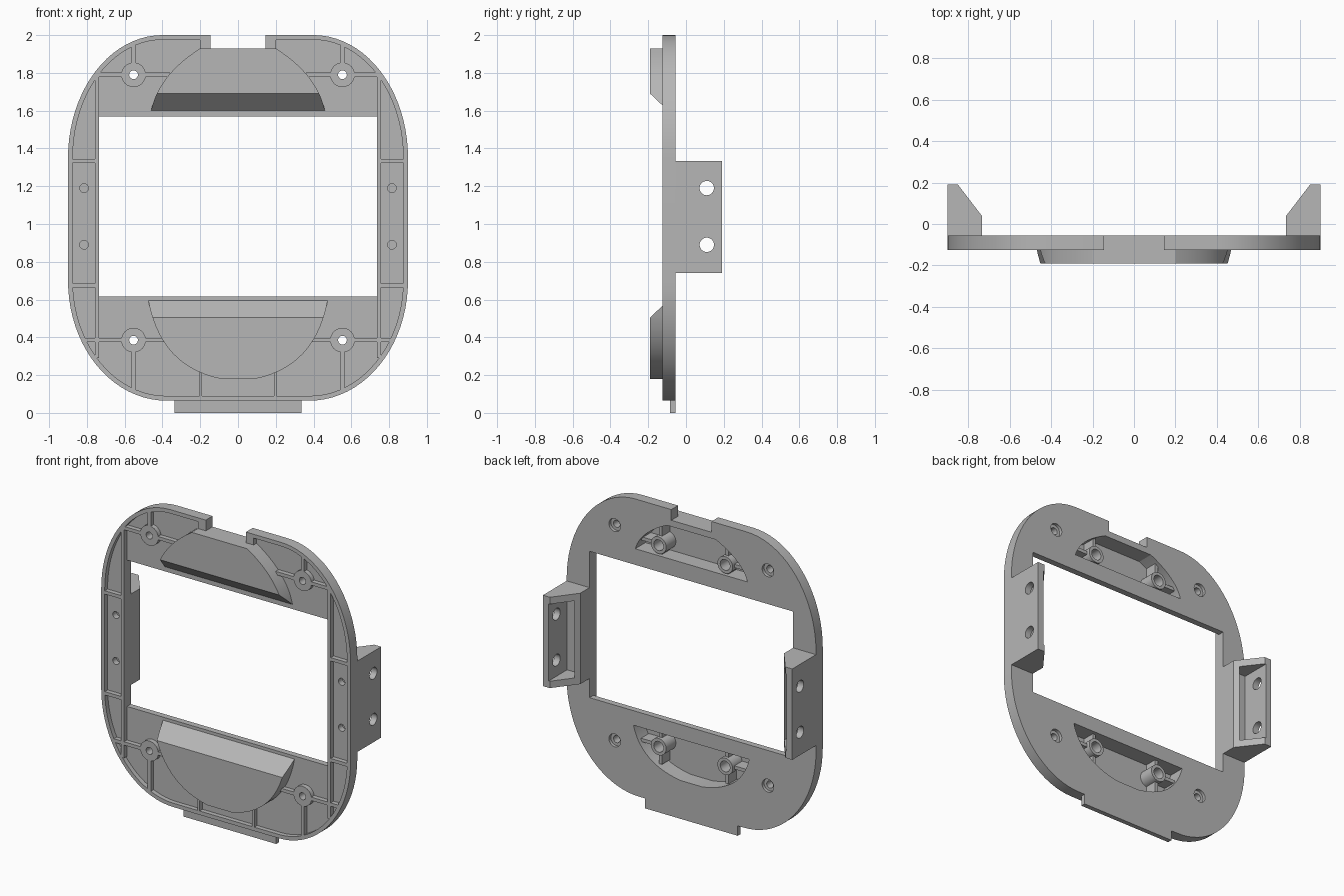
import bpy, bmesh, math

if "Cube" in bpy.data.objects:
    bpy.data.objects.remove(bpy.data.objects["Cube"], do_unlink=True)

grey = bpy.data.materials.new("mid_grey")
grey.use_nodes = True
COLOUR = (0.47, 0.47, 0.47, 1)
grey.diffuse_color = COLOUR
grey.node_tree.nodes["Principled BSDF"].inputs["Base Color"].default_value = COLOUR

BACK, FLOOR, FRONT, DOME = -0.055, -0.095, -0.125, -0.19


def prism(name, pts, a, b, axis="y"):
    """Extrude a 2D outline from a to b along an axis."""
    place = {"x": lambda p, t: (t, p[0], p[1]),
             "y": lambda p, t: (p[0], t, p[1]),
             "z": lambda p, t: (p[0], p[1], t)}[axis]
    bm = bmesh.new()
    ends = [[bm.verts.new(place(p, t)) for p in pts] for t in (a, b)]
    for loop in ends:
        bm.faces.new(loop)
    n = len(pts)
    for i in range(n):
        j = (i + 1) % n
        bm.faces.new((ends[0][i], ends[0][j], ends[1][j], ends[1][i]))
    bmesh.ops.recalc_face_normals(bm, faces=bm.faces)
    mesh = bpy.data.meshes.new(name)
    bm.to_mesh(mesh)
    bm.free()
    mesh.materials.append(grey)
    obj = bpy.data.objects.new(name, mesh)
    bpy.context.collection.objects.link(obj)
    return obj


def rect(x0, x1, z0, z1):
    return [(x0, z0), (x1, z0), (x1, z1), (x0, z1)]


def circle(x, z, r, n=32):
    return [(x + r * math.cos(math.tau * i / n), z + r * math.sin(math.tau * i / n))
            for i in range(n)]


def combine(obj, tool, op):
    mod = obj.modifiers.new(op, "BOOLEAN")
    mod.operation, mod.solver, mod.object = op, "EXACT", tool
    bpy.context.view_layer.objects.active = obj
    bpy.ops.object.modifier_apply(modifier=mod.name)
    bpy.data.objects.remove(tool, do_unlink=True)


def add(obj, pts, a, b, axis="y"):
    combine(obj, prism("piece", pts, a, b, axis), "UNION")


def cut(obj, pts, a, b, axis="y"):
    combine(obj, prism("cutter", pts, a, b, axis), "DIFFERENCE")


def outline(inset):
    """Frame silhouette with elliptical corners."""
    pts = []
    corners = [(0.40, 1.35, 0.50, 0.65, 0), (-0.40, 1.35, 0.50, 0.65, 1),
               (-0.38, 0.70, 0.52, 0.635, 2), (0.38, 0.70, 0.52, 0.635, 3)]
    for cx, cz, rx, rz, quarter in corners:
        for i in range(21):
            t = (quarter + i / 20) * math.pi / 2
            pts.append((cx + (rx - inset) * math.cos(t), cz + (rz - inset) * math.sin(t)))
    return pts


def half_curve(p0, p1, p2, n=14):
    return [tuple((1 - t) ** 2 * a + 2 * t * (1 - t) * b + t * t * c
                  for a, b, c in zip(p0, p1, p2)) for t in (i / n for i in range(n + 1))]


# Frame: raised rim on a thin back plate with a rectangular window
frame = prism("frame", outline(0), FRONT, BACK)
cut(frame, outline(0.025), FRONT - 0.1, FLOOR)

# Front stiffening ribs and screw bosses
W = 0.011
for s in (1, -1):
    def rib(x0, x1, z0, z1):
        add(frame, rect(*sorted((s * x0, s * x1)), z0, z1), FRONT, FLOOR + 0.01)
    rib(0.735, 0.757, 0.29, 1.785)
    rib(0.36, 0.75, 1.79 - W, 1.79 + W)
    rib(0.39, 0.815, 0.385 - W, 0.385 + W)
    rib(0.553 - W, 0.553 + W, 1.79, 1.95)
    rib(0.553 - W, 0.553 + W, 0.12, 0.385)
    rib(0.19, 0.205, 0.08, 0.22)
    rib(0.14, 0.2, 1.92, 1.985)
    for z in (1.333, 0.675):
        rib(0.745, 0.885, z - W, z + W)
    for z in (1.79, 0.385):
        add(frame, circle(s * 0.553, z, 0.065), FRONT, FLOOR + 0.01)

# Window, top notch and bottom tab
cut(frame, rect(-0.735, 0.735, 0.615, 1.57), -0.5, 0.5)
cut(frame, rect(-0.145, 0.145, 1.93, 2.2), -0.5, 0.5)
add(frame, rect(-0.335, 0.335, 0, 0.09), -0.085, BACK)

# Screw holes with counterbores at the back, and small side holes
for s in (1, -1):
    for z in (1.79, 0.385):
        cut(frame, circle(s * 0.553, z, 0.023), -0.5, 0.5)
        cut(frame, circle(s * 0.553, z, 0.042), BACK - 0.02, 0.5)
    for z in (1.19, 0.89):
        cut(frame, circle(s * 0.815, z, 0.023), -0.5, 0.5)

parts = [frame]

# Domed housings, hollow at the back, with screw posts inside
housings = [
    ("top", 1.60, 1, half_curve((0.46, 0), (0.42, 0.19), (0.2, 0.33)), 0.14),
    ("bottom", 0.595, -1, half_curve((0.475, 0), (0.41, 0.35), (0.09, 0.415)), 0.17),
]
for name, base, up, half, post_u in housings:
    def shape(pts):
        full = pts + [(-x, u) for x, u in reversed(pts)]
        return [(x, base + up * u) for x, u in full]

    dome = prism(name + "_housing", shape(half), DOME, FLOOR + 0.005)
    bevel = [(DOME - 0.0105, base + up * 0.10), (FLOOR, base),
             (FLOOR, base - up * 0.1), (DOME - 0.0105, base - up * 0.1)]
    cut(dome, bevel, -1, 1, "x")
    hollow = shape([(x * 0.88, 0.075 + u * 0.65) for x, u in half])
    cut(dome, hollow, -0.16, 0.1)
    cut(frame, hollow, -0.16, 0.1)
    parts.append(dome)

    z = base + up * post_u
    for s, side in ((1, "left"), (-1, "right")):
        x = s * 0.24
        post = prism(f"{name}_{side}_post", circle(x, z, 0.055), -0.165, -0.06)
        add(post, rect(*sorted((x, s * 0.38)), z - W, z + W), -0.165, -0.08)
        ends = sorted((base + up * 0.07, z + up * 0.12))
        add(post, rect(x - W, x + W, *ends), -0.165, -0.08)
        cut(post, circle(x, z, 0.035), -0.15, 0.1)
        parts.append(post)

# Side mounting flanges: gusseted pockets with two cross holes
for s, side in ((1, "left"), (-1, "right")):
    profile = [(0.9, BACK), (0.9, 0.19), (0.85, 0.19), (0.735, 0.04), (0.735, BACK)]
    flange = prism(side + "_flange", [(s * x, y) for x, y in profile], 0.74, 1.333, "z")
    cut(flange, rect(*sorted((s * 0.757, s * 0.858)), 0.785, 1.288), 0, 0.5)
    for z in (1.19, 0.89):
        cut(flange, circle(0.11, z, 0.038), *sorted((s * 0.8, s)), "x")
    parts.append(flange)

# Smooth curved walls, keep edges crisp
bpy.ops.object.select_all(action="DESELECT")
for obj in parts:
    obj.select_set(True)
bpy.context.view_layer.objects.active = frame
bpy.ops.object.shade_smooth_by_angle(angle=math.radians(25))
